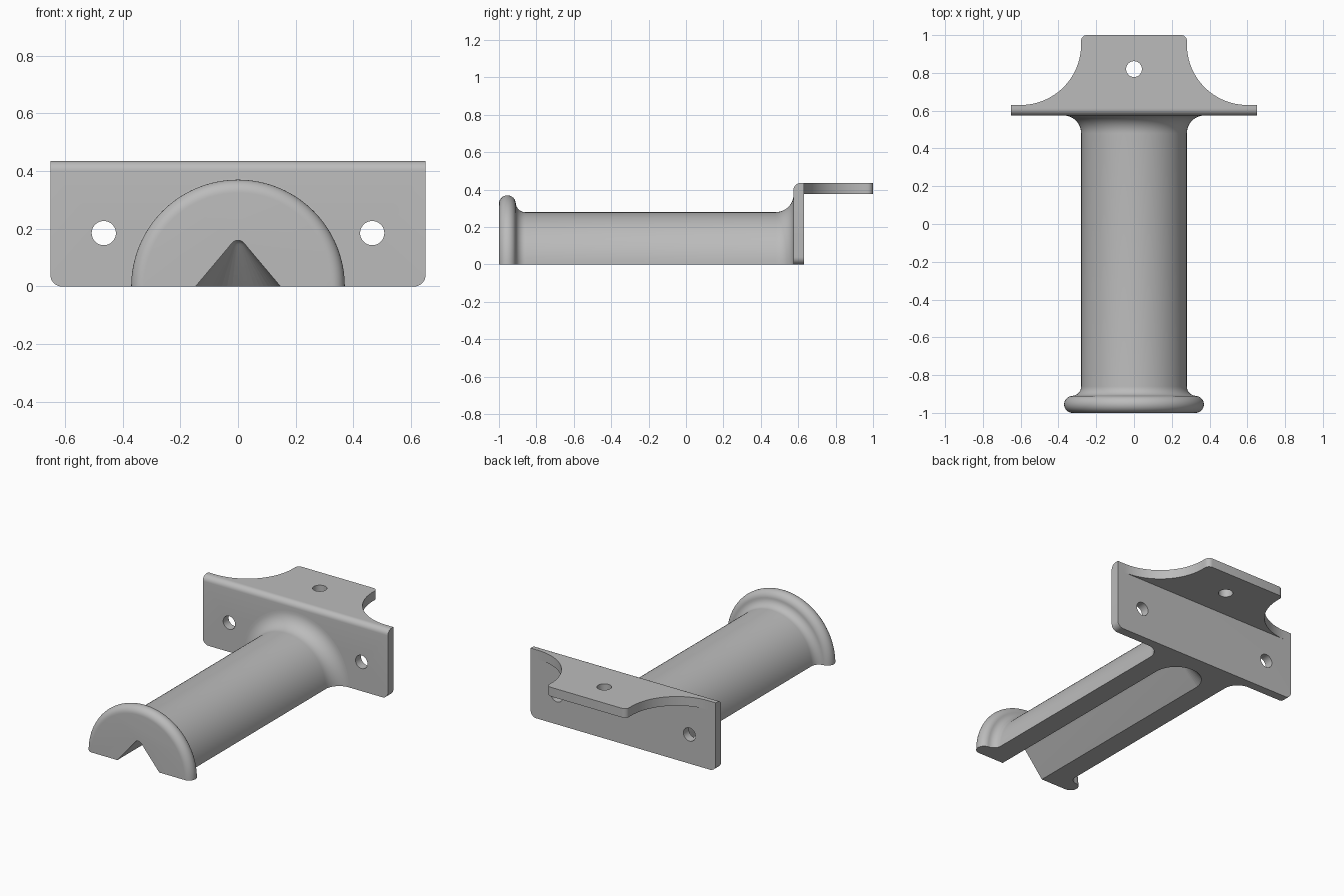
import bpy, bmesh
from math import sin, cos, pi, radians
from mathutils import Vector

if "Cube" in bpy.data.objects:
    bpy.data.objects.remove(bpy.data.objects["Cube"], do_unlink=True)

GREY = (0.5, 0.5, 0.5, 1)
metal = bpy.data.materials.new("plain grey")
metal.use_nodes = True
metal.diffuse_color = GREY
metal.node_tree.nodes["Principled BSDF"].inputs["Base Color"].default_value = GREY


def make_object(name, bm):
    bmesh.ops.recalc_face_normals(bm, faces=bm.faces)
    mesh = bpy.data.meshes.new(name)
    bm.to_mesh(mesh)
    bm.free()
    mesh.materials.append(metal)
    ob = bpy.data.objects.new(name, mesh)
    bpy.context.collection.objects.link(ob)
    return ob


def arc(cx, cy, r, start, end, n=10):
    """Points on an arc, angles in degrees."""
    angles = [radians(start + (end - start) * i / n) for i in range(n + 1)]
    return [(cx + r * cos(a), cy + r * sin(a)) for a in angles]


def loft(name, rings):
    """Closed solid through rings with equal point counts."""
    bm = bmesh.new()
    rows = [[bm.verts.new(p) for p in ring] for ring in rings]
    n = len(rows[0])
    for a, b in zip(rows, rows[1:]):
        for i in range(n):
            j = (i + 1) % n
            bm.faces.new((a[i], a[j], b[j], b[i]))
    bm.faces.new(rows[0])
    bm.faces.new(rows[-1])
    return make_object(name, bm)


def boolean(target, tool, operation):
    tool.hide_render = True
    mod = target.modifiers.new("combine", "BOOLEAN")
    mod.operation, mod.solver, mod.object = operation, "EXACT", tool
    bpy.context.view_layer.objects.active = target
    bpy.ops.object.modifier_apply(modifier=mod.name)
    bpy.data.objects.remove(tool, do_unlink=True)


def drill(target, centre, axis, r=0.042):
    c, d = Vector(centre), Vector(axis) * 0.15
    u = Vector((1, 0, 0))
    v = d.normalized().cross(u)
    rings = [[c + s * d + u * x + v * y for x, y in arc(0, 0, r, 0, 350, 35)]
             for s in (-1, 1)]
    boolean(target, loft("hole_cutter", rings), "DIFFERENCE")


def finish(ob):
    bpy.ops.object.select_all(action="DESELECT")
    ob.select_set(True)
    bpy.context.view_layer.objects.active = ob
    bpy.ops.object.shade_smooth_by_angle(angle=radians(32))


# Half-round arm: flange, neck and flared root, as (y, radius) turned half a circle
BACK = 0.575
profile = [(-1, 0.325)]
profile += arc(-0.955, 0.325, 0.045, 180, 0, 16)[1:]
profile += arc(-0.86, 0.33, 0.05, 180, 270, 8)
profile += arc(0.48, 0.375, 0.095, 270, 360, 12)
bm = bmesh.new()
STEPS = 64
rows = [[bm.verts.new((r * cos(pi * i / STEPS), y, r * sin(pi * i / STEPS)))
         for i in range(STEPS + 1)] for y, r in profile]
for a, b in zip(rows, rows[1:]):
    for i in range(STEPS):
        bm.faces.new((a[i], a[i + 1], b[i + 1], b[i]))
bm.faces.new(rows[0])
bm.faces.new(rows[-1])
bm.faces.new([row[0] for row in rows] + [row[-1] for row in reversed(rows)])
arm = make_object("half_round_arm", bm)

# V groove under the arm, with a conical inner end
groove_profile = [(0.147, -0.05), (0.147, 0), (0.03, 0.139), (0.024, 0.147),
                  (0.016, 0.155), (0.008, 0.159), (0.001, 0.16)]
rings = []
for r, z in groove_profile:
    outline = [(r, -1.2)] + arc(0, 0.375, r, 0, 180, 24) + [(-r, -1.2)]
    rings.append([(x, y, z) for x, y in outline])
boolean(arm, loft("groove_cutter", rings), "DIFFERENCE")
finish(arm)

# Upright plate with rounded lower corners
W, TOP, REAR = 0.65, 0.435, 0.63
outline = arc(-W + 0.04, 0.04, 0.04, 180, 270, 8) + arc(W - 0.04, 0.04, 0.04, 270, 360, 8)
outline += [(W, TOP), (-W, TOP)]
bracket = loft("mounting_bracket", [[(x, y, z) for x, z in outline] for y in (BACK, REAR)])

# Rounded bend along the upper front edge
bm = bmesh.new()
bm.from_mesh(bracket.data)
edge = [e for e in bm.edges
        if all(v.co.z > TOP - 0.01 and v.co.y < BACK + 0.01 for v in e.verts)]
bmesh.ops.bevel(bm, geom=edge, offset=0.035, segments=8, profile=0.5, affect="EDGES")
bm.to_mesh(bracket.data)
bm.free()

# Rear shelf with concave sides and rounded outer corners
half = [(W, 0.618), (W, REAR)] + arc(0.6, 0.95, 0.32, 270, 180, 24)
half += arc(0.25, 0.97, 0.03, 0, 90, 6)
outline = half + [(-x, y) for x, y in reversed(half)]
shelf = loft("shelf", [[(x, y, z) for x, y in outline] for z in (0.377, TOP)])
boolean(bracket, shelf, "UNION")

# Screw holes
for side in (-1, 1):
    drill(bracket, (side * 0.465, 0.6, 0.185), (0, 1, 0))
drill(bracket, (0, 0.82, 0.4), (0, 0, 1))
finish(bracket)
